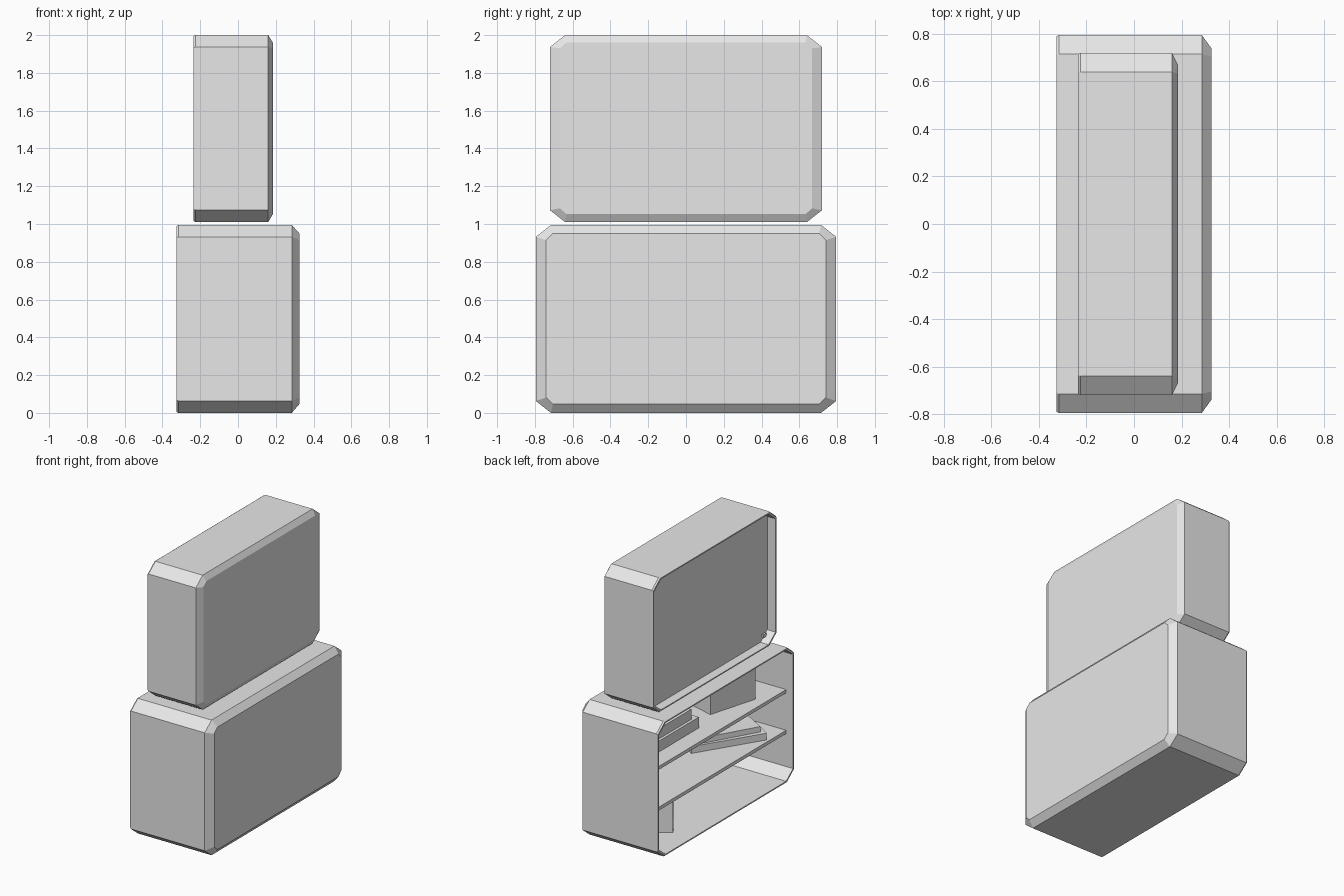
import bpy, bmesh, math

cube = bpy.data.objects.get("Cube")
if cube:
    bpy.data.objects.remove(cube, do_unlink=True)

GREY = (0.8, 0.8, 0.8, 1)
mat = bpy.data.materials.new("light grey")
mat.use_nodes = True
mat.diffuse_color = GREY
mat.node_tree.nodes["Principled BSDF"].inputs["Base Color"].default_value = GREY


def add_object(name, bm):
    bmesh.ops.recalc_face_normals(bm, faces=bm.faces)
    mesh = bpy.data.meshes.new(name)
    bm.to_mesh(mesh)
    bm.free()
    mesh.materials.append(mat)
    obj = bpy.data.objects.new(name, mesh)
    bpy.context.collection.objects.link(obj)
    return obj


def octagon(bm, x, half_y, z0, z1, cut_y, cut_z):
    """Corner-cut rectangle standing in the plane at x."""
    y, a, b = half_y, half_y - cut_y, cut_z
    points = [(a, z0), (y, z0 + b), (y, z1 - b), (a, z1),
              (-a, z1), (-y, z1 - b), (-y, z0 + b), (-a, z0)]
    return [bm.verts.new((x, *p)) for p in points]


def shell(name, rings):
    """Skin the rings in order and cap both ends."""
    bm = bmesh.new()
    loops = [octagon(bm, *r) for r in rings]
    for p, q in zip(loops, loops[1:]):
        for i in range(8):
            j = (i + 1) % 8
            bm.faces.new((p[i], p[j], q[j], q[i]))
    bm.faces.new(loops[0])
    bm.faces.new(loops[-1])
    return add_object(name, bm)


def case(name, front, shoulder, back, floor, half_y, z0, z1, back_ring):
    """Chamfered case, open towards -x, hollow as far as floor."""
    def ring(x, inset):
        return (x, half_y - inset, z0 + inset, z1 - inset, 0.08, 0.063)
    return shell(name, [(back, *back_ring), ring(shoulder, 0),
                        ring(front + 0.01, 0), ring(front, 0.005),
                        ring(front, 0.014), ring(floor, 0.016)])


def box(name, centre, size, turn=0):
    """Box standing on centre, turned about z."""
    bm = bmesh.new()
    bmesh.ops.create_cube(bm, size=1)
    bmesh.ops.scale(bm, vec=size, verts=bm.verts)
    bmesh.ops.translate(bm, vec=(0, 0, size[2] / 2), verts=bm.verts)
    obj = add_object(name, bm)
    obj.location = centre
    obj.rotation_euler.z = math.radians(turn)
    return obj


# Cabinet and the set standing above it
case("cabinet", -0.325, 0.285, 0.325, 0.28, 0.795, 0, 0.995,
     (0.74, 0.047, 0.95, 0.035, 0.035))
case("screen_case", -0.235, 0.16, 0.185, -0.17, 0.72, 1.01, 2.0,
     (0.668, 1.053, 1.96, 0.035, 0.03))
box("screen_knob", (-0.175, -0.655, 1.055), (0.02, 0.03, 0.025))

# Two shelves
for level, z in (("lower", 0.32), ("upper", 0.62)):
    box(level + "_shelf", (0.005, 0, z), (0.55, 1.56, 0.025))

# Things on the upper shelf
box("player", (0.03, 0.35, 0.645), (0.34, 0.6, 0.08))
box("player_top_unit", (0.03, 0.38, 0.725), (0.3, 0.54, 0.075))
box("speaker", (-0.04, -0.38, 0.645), (0.2, 0.39, 0.27), -16)

# Stacked flat slabs on the lower shelf
box("lower_slab", (0, -0.415, 0.345), (0.25, 0.547, 0.05), -32)
box("upper_slab", (0.01, -0.42, 0.395), (0.22, 0.48, 0.04), -30)

# Crate on the cabinet floor
box("crate", (-0.02, 0.384, 0.016), (0.24, 0.2, 0.26), 34)
